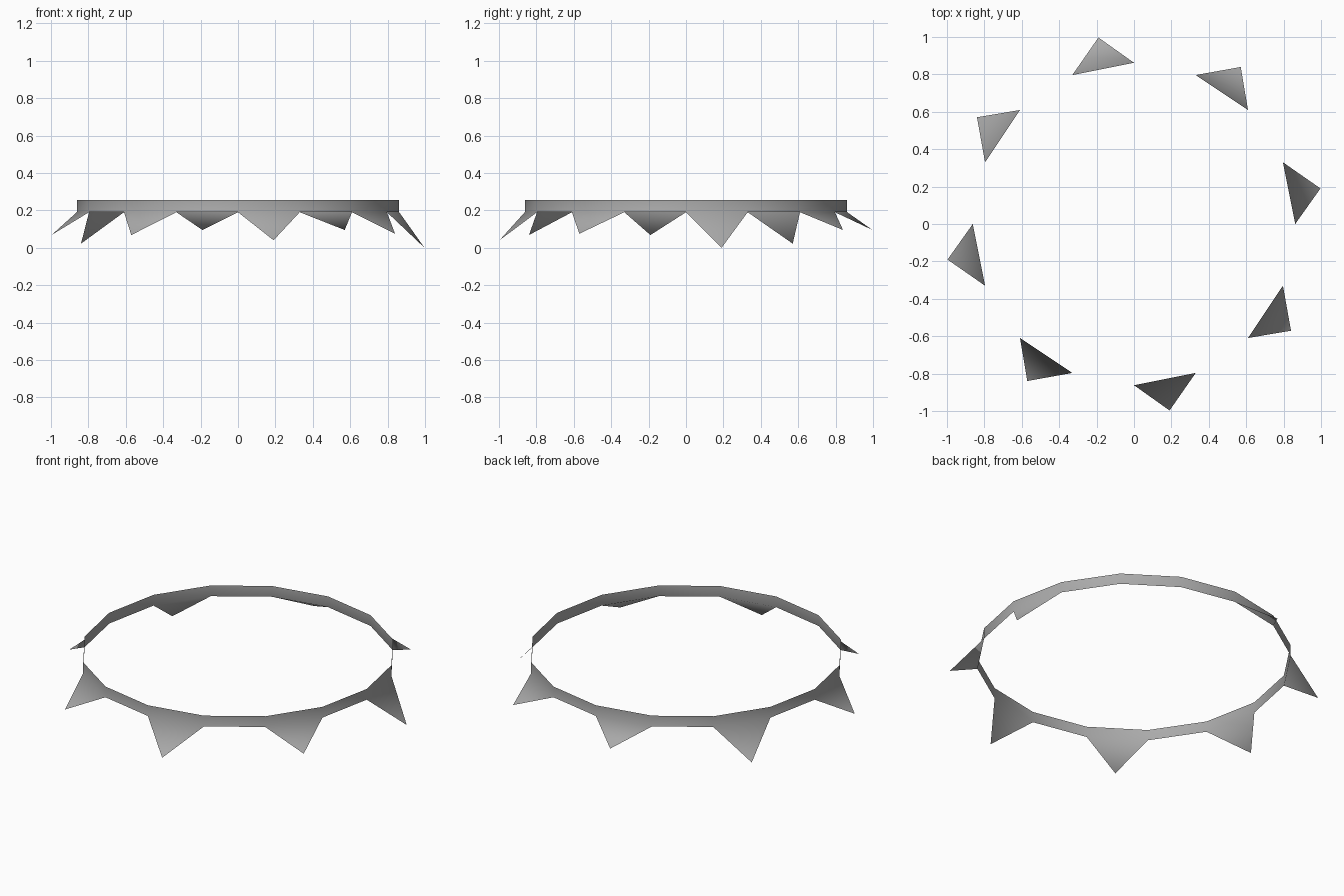
import bpy
import bmesh
from math import cos, sin, radians

cube = bpy.data.objects.get("Cube")
if cube:
    bpy.data.objects.remove(cube, do_unlink=True)

SIDES = 16
RADIUS = 0.862
BAND_LOW, BAND_TOP = 0.19, 0.255
TIP_RADIUS, TIP_ANGLE = 1.015, 10.8
TIP_HEIGHTS = [0.0, 0.095, 0.095, 0.022, 0.068, 0.068, 0.04, 0.075]


def polar(radius, degrees, z):
    a = radians(degrees)
    return (radius * cos(a), radius * sin(a), z)


# Plain grey for the whole collar
grey = bpy.data.materials.new("plain_grey")
grey.use_nodes = True
colour = (0.4, 0.4, 0.4, 1)
grey.diffuse_color = colour
grey.node_tree.nodes["Principled BSDF"].inputs["Base Color"].default_value = colour

# Thin open band
bm = bmesh.new()
step = 360 / SIDES
low = [bm.verts.new(polar(RADIUS, i * step, BAND_LOW)) for i in range(SIDES)]
top = [bm.verts.new(polar(RADIUS, i * step, BAND_TOP)) for i in range(SIDES)]
for i in range(SIDES):
    j = (i + 1) % SIDES
    bm.faces.new((low[i], low[j], top[j], top[i]))

# Flared spikes of uneven droop, one on every second side
for k, height in enumerate(TIP_HEIGHTS):
    i = 2 * k
    tip = bm.verts.new(polar(TIP_RADIUS, i * step + TIP_ANGLE, height))
    bm.faces.new((low[i], tip, low[i + 1]))

for face in bm.faces:
    face.smooth = True

mesh = bpy.data.meshes.new("spiked_band")
bm.to_mesh(mesh)
bm.free()
mesh.materials.append(grey)
band = bpy.data.objects.new("spiked_band", mesh)
bpy.context.collection.objects.link(band)
